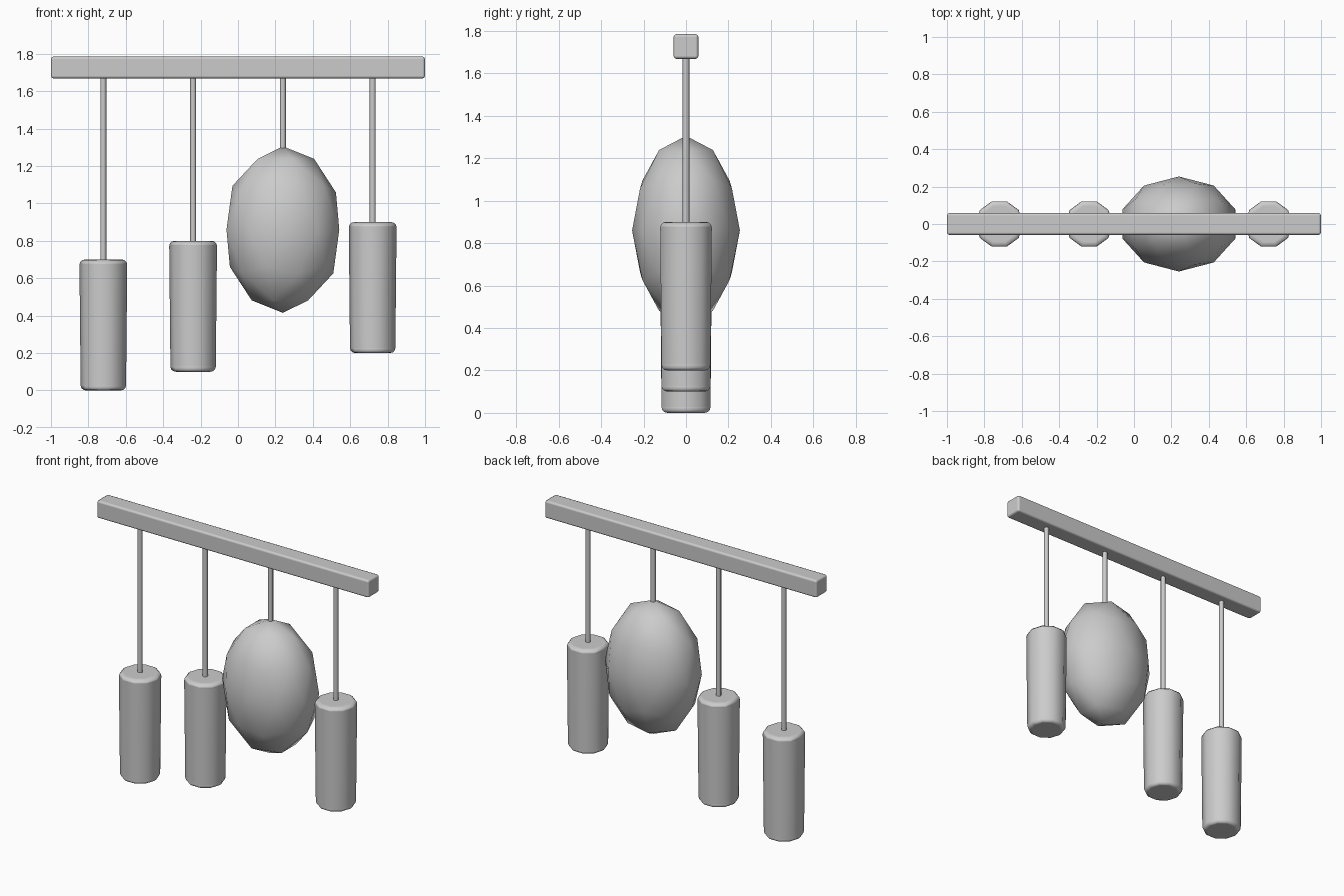
import bpy
from math import radians

cube = bpy.data.objects.get("Cube")
if cube:
    bpy.data.objects.remove(cube, do_unlink=True)

# One plain grey for the whole model
grey = bpy.data.materials.new("light_grey")
grey.use_nodes = True
colour = (0.6, 0.6, 0.6, 1)
grey.diffuse_color = colour
grey.node_tree.nodes["Principled BSDF"].inputs["Base Color"].default_value = colour

BAR_TOP, BAR_BOTTOM = 1.785, 1.668
BAR_MID = (BAR_TOP + BAR_BOTTOM) / 2


def finish(name, bevel=0.0, segments=2):
    """Name, colour, round the rims and smooth the newest object."""
    obj = bpy.context.object
    obj.name = name
    obj.data.materials.append(grey)
    bpy.ops.object.transform_apply(location=False, rotation=False, scale=True)
    bpy.ops.object.shade_smooth_by_angle(angle=radians(50))
    if bevel:
        mod = obj.modifiers.new("rounded_rim", "BEVEL")
        mod.width = bevel
        mod.segments = segments
        mod.limit_method = "ANGLE"
        mod.angle_limit = radians(50)
        mod.harden_normals = True
    return obj


def rod(name, x, bottom):
    bpy.ops.mesh.primitive_cylinder_add(
        vertices=8, radius=0.016, depth=BAR_MID - bottom,
        location=(x, 0, (BAR_MID + bottom) / 2))
    finish(name)


def weight(name, x, bottom, height=0.7):
    bpy.ops.mesh.primitive_cone_add(
        vertices=10, radius1=0.121, radius2=0.128, depth=height,
        rotation=(0, 0, radians(90)), location=(x, 0, bottom + height / 2))
    finish(name, bevel=0.027, segments=3)


# Top bar
bpy.ops.mesh.primitive_cube_add(size=1, location=(0, 0, BAR_MID))
bpy.context.object.scale = (2, 0.117, BAR_TOP - BAR_BOTTOM)
finish("top_bar", bevel=0.014)

# Hanging cylinders with their rods
for label, x, bottom in (("right", -0.72, 0), ("mid_right", -0.24, 0.1), ("left", 0.72, 0.2)):
    weight(label + "_cylinder", x, bottom)
    rod(label + "_rod", x, bottom + 0.65)

# Faceted egg with its rod
bpy.ops.mesh.primitive_ico_sphere_add(subdivisions=2, radius=1, location=(0.24, 0, 0.86))
bpy.context.object.scale = (0.317, 0.254, 0.445)
finish("hanging_egg")
rod("egg_rod", 0.24, 1.25)
